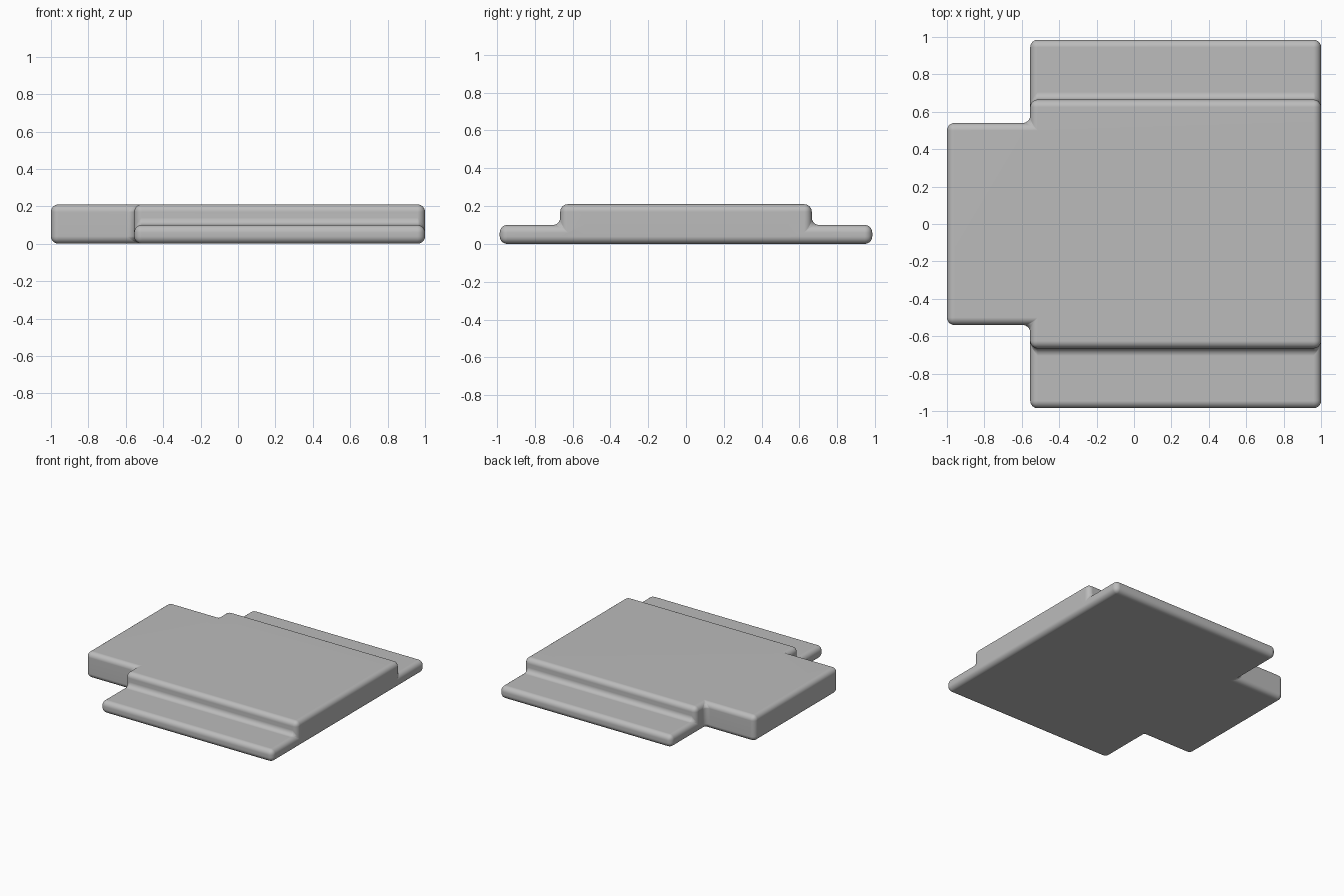
import bpy
import bmesh
import math

if "Cube" in bpy.data.objects:
    bpy.data.objects.remove(bpy.data.objects["Cube"], do_unlink=True)

# Plain grey material
GREY = (0.5, 0.5, 0.5, 1.0)
grey = bpy.data.materials.new("plain_grey")
grey.use_nodes = True
grey.diffuse_color = GREY
grey.node_tree.nodes["Principled BSDF"].inputs["Base Color"].default_value = GREY

# Half widths of the tab, the raised deck and the side flanges
TAB, DECK, FLANGE = 0.54, 0.665, 0.985
SHOULDER, FLANGE_TOP, DECK_TOP = -0.555, 0.10, 0.21

xs = [-1, SHOULDER, 1]
ys = [-FLANGE, -DECK, -TAB, TAB, DECK, FLANGE]
zs = [0, FLANGE_TOP, DECK_TOP]


def is_solid(i, j, k):
    """Whether the block between neighbouring grid planes is filled."""
    if not (0 <= i < len(xs) - 1 and 0 <= j < len(ys) - 1 and 0 <= k < len(zs) - 1):
        return False
    half_width = max(abs(ys[j]), abs(ys[j + 1]))
    if i == 0:
        return half_width <= TAB
    return k == 0 or half_width <= DECK


# Skin the filled blocks into one watertight stepped slab
bm = bmesh.new()
verts = {}


def vert(index):
    if index not in verts:
        i, j, k = index
        verts[index] = bm.verts.new((xs[i], ys[j], zs[k]))
    return verts[index]


for i in range(len(xs) - 1):
    for j in range(len(ys) - 1):
        for k in range(len(zs) - 1):
            if not is_solid(i, j, k):
                continue
            for axis in range(3):
                for side in (0, 1):
                    near = [i, j, k]
                    near[axis] += 2 * side - 1
                    if is_solid(*near):
                        continue
                    corners = []
                    for a, b in ((0, 0), (1, 0), (1, 1), (0, 1)):
                        c = [i, j, k]
                        c[axis] += side
                        c[(axis + 1) % 3] += a
                        c[(axis + 2) % 3] += b
                        corners.append(vert(tuple(c)))
                    bm.faces.new(corners if side else corners[::-1])

# Merge flat areas so only true corners remain
bmesh.ops.dissolve_limit(bm, angle_limit=math.radians(1), verts=bm.verts[:], edges=bm.edges[:])
mesh = bpy.data.meshes.new("stepped_plate")
bm.to_mesh(mesh)
bm.free()
mesh.materials.append(grey)

plate = bpy.data.objects.new("stepped_plate", mesh)
bpy.context.collection.objects.link(plate)

# Round every corner and fillet the inner steps
bevel = plate.modifiers.new("rounded_edges", "BEVEL")
bevel.width = 0.04
bevel.segments = 6
bevel.limit_method = "ANGLE"
bevel.angle_limit = math.radians(30)
mesh.shade_smooth()
normals = plate.modifiers.new("flat_face_normals", "WEIGHTED_NORMAL")
normals.keep_sharp = True
